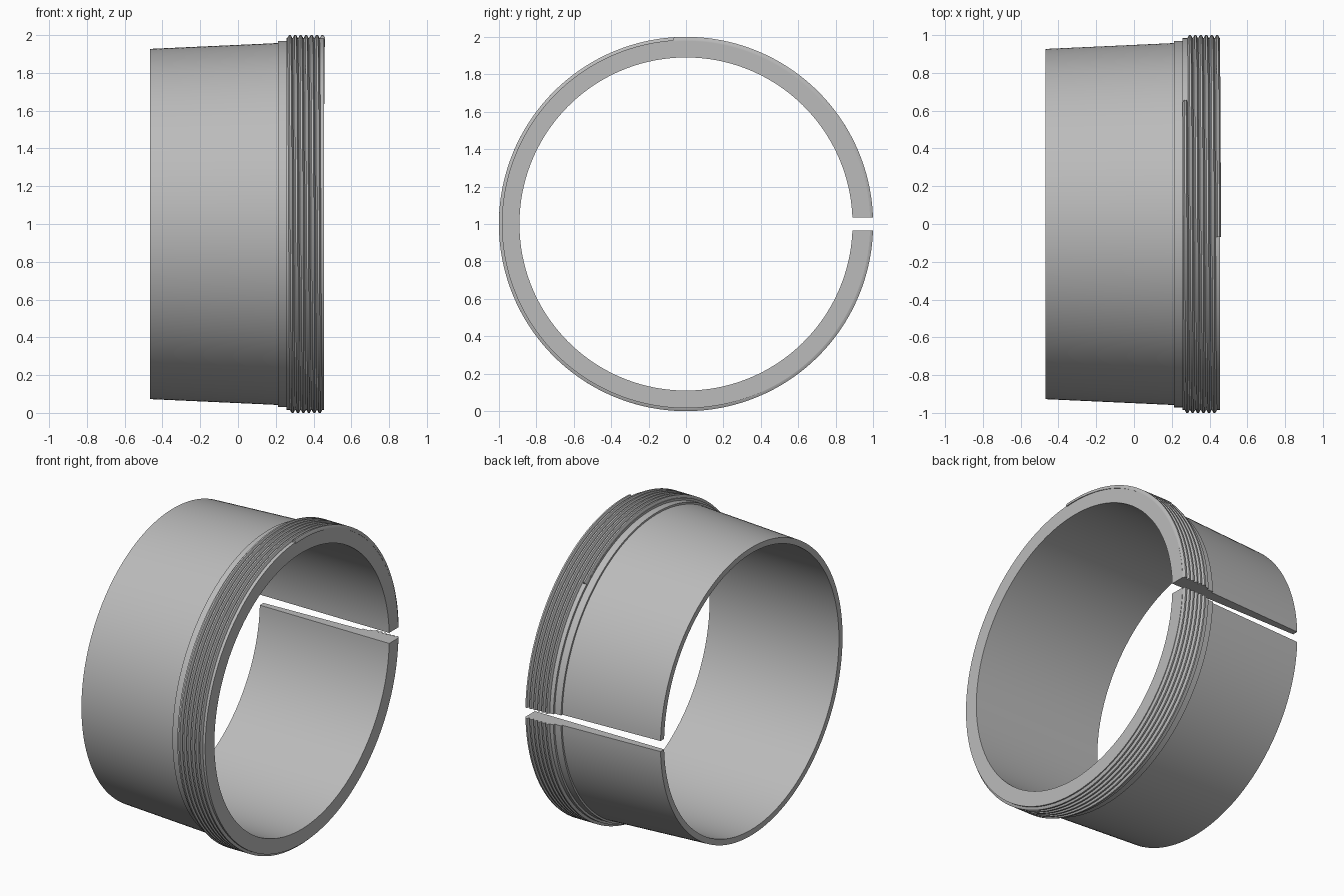
import bpy
import bmesh
from math import sin, cos, asin, pi, radians, ceil

cube = bpy.data.objects.get("Cube")
if cube:
    bpy.data.objects.remove(cube, do_unlink=True)

HALF_SLOT = 0.034
SEGMENTS = 180

steel = bpy.data.materials.new("plain_grey")
steel.use_nodes = True
GREY = (0.5, 0.5, 0.5, 1)
steel.diffuse_color = GREY
steel.node_tree.nodes["Principled BSDF"].inputs["Base Color"].default_value = GREY


def sweep(bm, section, start, end):
    """Sweep a closed (x, radius) section round the x axis, stopping at the slot walls."""
    steps = max(2, ceil((end - start) / (2 * pi) * SEGMENTS))
    rings = []
    for i in range(steps + 1):
        angle = start + (end - start) * i / steps
        ring = []
        for x, r in section(angle):
            wall = asin(HALF_SLOT / r)
            a = min(max(angle, wall), 2 * pi - wall)
            ring.append(bm.verts.new((x, r * cos(a), 1 + r * sin(a))))
        rings.append(ring)
    n = len(rings[0])
    for a, b in zip(rings, rings[1:]):
        for j in range(n):
            k = (j + 1) % n
            bm.faces.new((a[j], a[k], b[k], b[j]))
    bm.faces.new(rings[0])
    bm.faces.new(rings[-1][::-1])


def finish(bm, name):
    bmesh.ops.recalc_face_normals(bm, faces=bm.faces)
    mesh = bpy.data.meshes.new(name)
    bm.to_mesh(mesh)
    bm.free()
    mesh.materials.append(steel)
    obj = bpy.data.objects.new(name, mesh)
    bpy.context.collection.objects.link(obj)
    bpy.ops.object.select_all(action='DESELECT')
    obj.select_set(True)
    bpy.context.view_layer.objects.active = obj
    bpy.ops.object.shade_smooth_by_angle(angle=radians(30))


SLOT_EDGE = asin(HALF_SLOT)

# Tapered sleeve with a low collar and a raised band under the thread
SLEEVE = [(-0.467, 0.89), (-0.467, 0.927), (0.212, 0.958), (0.212, 0.97),
          (0.257, 0.97), (0.257, 0.984), (0.455, 0.984), (0.455, 0.89)]
bm = bmesh.new()
sweep(bm, lambda angle: SLEEVE, SLOT_EDGE, 2 * pi - SLOT_EDGE)
finish(bm, "split_sleeve")

# Helical thread, interrupted by the slot once per turn
PITCH, TURNS = 0.0288, 6
START, END = radians(49), radians(94)
FIRST_X = 0.271
TOOTH = [(-0.0135, 0.978), (-0.0135, 0.984), (-0.005, 1.0),
         (0.005, 1.0), (0.0135, 0.984), (0.0135, 0.978)]
bm = bmesh.new()
for turn in range(TURNS + 1):
    def tooth(angle, turn=turn):
        x = FIRST_X + PITCH * (turn + (angle - START) / (2 * pi))
        return [(x + dx, r) for dx, r in TOOTH]
    first = START if turn == 0 else SLOT_EDGE
    last = END if turn == TURNS else 2 * pi - SLOT_EDGE
    sweep(bm, tooth, first, last)
finish(bm, "thread")
